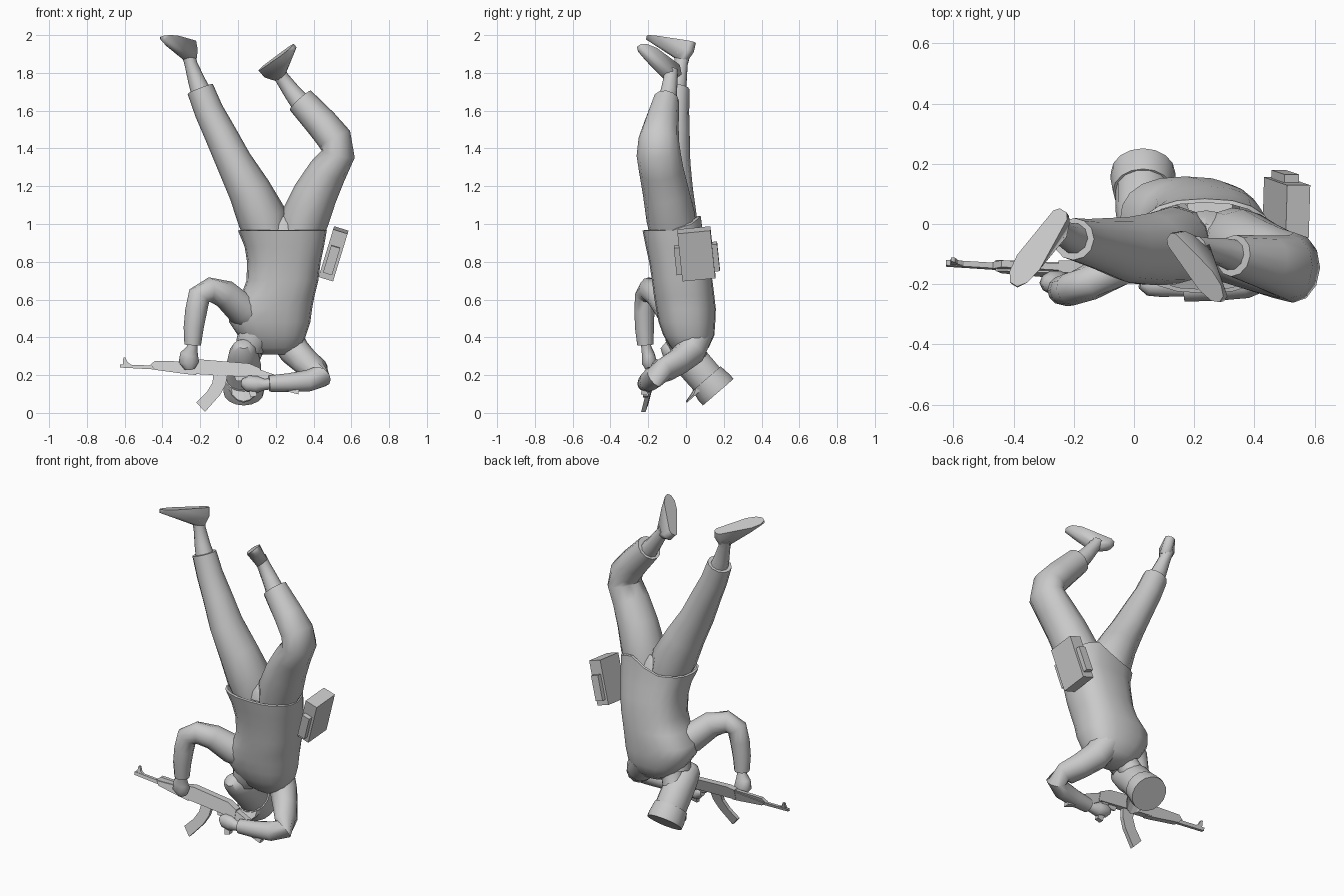
import bpy, bmesh, math
from mathutils import Vector, Matrix

grey = bpy.data.materials.new("plain_grey")
grey.diffuse_color = (0.59, 0.59, 0.59, 1)


def finish(name, bm, angle=None):
    bmesh.ops.recalc_face_normals(bm, faces=bm.faces[:])
    me = bpy.data.meshes.new(name)
    bm.to_mesh(me)
    bm.free()
    ob = bpy.data.objects.new(name, me)
    bpy.context.collection.objects.link(ob)
    me.materials.append(grey)
    if angle:
        bpy.ops.object.select_all(action='DESELECT')
        ob.select_set(True)
        bpy.context.view_layer.objects.active = ob
        bpy.ops.object.shade_smooth_by_angle(angle=math.radians(angle))
    return ob


def loft(name, rings, n=12, caps=(True, True), angle=50, power=1.0, level=None, tweak=None):
    """Skin elliptical rings (x, y, z, rx, ry) along a path."""
    bm = bmesh.new()
    cs = [Vector(r[:3]) for r in rings]
    loops = []
    for i, r in enumerate(rings):
        t = (cs[min(i + 1, len(cs) - 1)] - cs[max(i - 1, 0)]).normalized()
        if level:
            t = Vector((0, 0, 1))
        v = Vector((0, 1, 0))
        v = (v - t * v.dot(t)).normalized()
        u = v.cross(t)
        loop = []
        for k in range(n):
            a = 2 * math.pi * k / n
            c, s = math.cos(a), math.sin(a)
            c = math.copysign(abs(c) ** power, c)
            s = math.copysign(abs(s) ** power, s)
            loop.append(bm.verts.new(cs[i] + u * c * r[3] + v * s * r[4]))
        loops.append(loop)
    for a, b in zip(loops, loops[1:]):
        for k in range(n):
            bm.faces.new((a[k], a[(k + 1) % n], b[(k + 1) % n], b[k]))
    if tweak:
        for vert in bm.verts:
            tweak(vert)
    if caps[0]:
        bm.faces.new(loops[0])
    if caps[1]:
        bm.faces.new(loops[-1])
    return finish(name, bm, angle)


# jacket body, open at the hem with a raised corner at the back
def raise_hem(v):
    if v.co.z > .96 and v.co.y > -.03:
        v.co.z += 0.085 * max(0, 1 - abs(v.co.x - 0.34) / 0.16)


loft("jacket", [
    (.20, .02, .31, .08, .06), (.195, .02, .345, .14, .10), (.18, .015, .41, .18, .135),
    (.168, .005, .48, .215, .15), (.172, 0, .55, .22, .158), (.21, -.01, .62, .195, .16),
    (.235, -.02, .70, .19, .16), (.243, -.035, .80, .195, .16), (.245, -.055, .88, .21, .158),
    (.235, -.073, .965, .235, .157), (.235, -.073, .968, .222, .144)],
    n=20, caps=(True, False), power=.8, level=True, tweak=raise_hem)

# trousers
loft("trouser_seat", [(.24, -.065, .95, .15, .11), (.24, -.07, 1.0, .12, .095),
                      (.24, -.07, 1.04, .05, .07)], n=16, level=True)
loft("left_trouser_leg", [(.16, -.065, .92, .105, .12), (.13, -.072, 1.03, .132, .13),
                          (.06, -.083, 1.18, .113, .12), (-.022, -.085, 1.33, .095, .108),
                          (-.095, -.07, 1.48, .085, .09), (-.155, -.06, 1.60, .077, .077),
                          (-.20, -.05, 1.715, .072, .07)])
loft("right_trouser_leg", [(.32, -.065, .92, .105, .12), (.355, -.08, 1.03, .128, .13),
                           (.41, -.105, 1.16, .117, .123), (.475, -.13, 1.28, .102, .118),
                           (.53, -.145, 1.37, .09, .117), (.512, -.144, 1.45, .092, .107),
                           (.445, -.13, 1.53, .086, .092), (.33, -.105, 1.655, .076, .07)])

# bare shins
loft("left_shin", [(-.18, -.055, 1.66, .06, .058), (-.22, -.04, 1.76, .045, .046),
                   (-.25, -.025, 1.85, .034, .036), (-.262, -.02, 1.9, .036, .045)], n=10)
loft("right_shin", [(.35, -.11, 1.62, .058, .056), (.285, -.09, 1.70, .046, .046),
                    (.235, -.082, 1.77, .038, .038), (.21, -.085, 1.81, .036, .045)], n=10)


# shoes: hull from heel, ball, toe and ankle
def shoe(name, ankle, heel, toe, r):
    ankle, heel, toe = Vector(ankle), Vector(heel), Vector(toe)
    f = toe - heel
    side = f.cross(ankle - heel).normalized()
    up = side.cross(f).normalized()
    if up.dot(ankle - heel) < 0:
        up = -up
    bm = bmesh.new()
    spots = [(heel, .014), (heel + f * .06, .028), (heel + up * .05, .015), (heel + up * .05 + f * .06, .03),
             (heel + f * .3, .034), (heel + f * .7, .046), (heel + f * .7 + up * .04, .036),
             (heel + f * .9, .036), (toe, .014), (toe + up * .022, .012)]
    for p, w in spots:
        for s in (-1, 1):
            bm.verts.new(p + side * w * s)
    for k in range(8):
        a = k * math.pi / 4
        bm.verts.new(ankle + side * r * math.cos(a) + f.normalized() * r * math.sin(a))
    bmesh.ops.convex_hull(bm, input=bm.verts[:])
    loose = [v for v in bm.verts if not v.link_faces]
    bmesh.ops.delete(bm, geom=loose, context='VERTS')
    finish(name, bm, 60)


shoe("left_shoe", (-.252, -.025, 1.87), (-.235, .045, 1.962), (-.40, -.2, 1.995), .034)
shoe("right_shoe", (.23, -.085, 1.78), (.115, -.04, 1.82), (.29, -.25, 1.945), .036)

# arms and hands
loft("left_sleeve", [(.10, -.02, .52, .10, .10), (.01, -.085, .555, .085, .085),
                     (-.07, -.15, .63, .075, .068), (-.15, -.195, .652, .066, .06),
                     (-.205, -.215, .62, .062, .056), (-.222, -.22, .54, .058, .053),
                     (-.235, -.22, .45, .053, .05), (-.24, -.215, .36, .044, .043)])
loft("left_hand", [(-.24, -.215, .39, .028, .028), (-.243, -.21, .345, .028, .028),
                   (-.258, -.20, .31, .048, .035), (-.26, -.195, .27, .054, .042),
                   (-.255, -.185, .235, .03, .03)], n=10)
loft("right_sleeve", [(.25, .05, .41, .09, .09), (.30, .025, .325, .082, .08),
                      (.36, -.045, .268, .073, .07), (.415, -.115, .225, .067, .064),
                      (.435, -.168, .192, .062, .06), (.37, -.195, .17, .057, .052),
                      (.27, -.207, .16, .05, .048), (.165, -.215, .155, .043, .043)])
loft("right_hand", [(.19, -.215, .155, .028, .028), (.14, -.212, .15, .03, .03),
                    (.10, -.205, .15, .045, .04), (.05, -.20, .155, .043, .04),
                    (.02, -.195, .16, .02, .02)], n=10)

# head, neck and cap along the tilted head axis
up = Vector((0, .655, -.756))
fwd = Vector((0, -.756, -.655))
brow = Vector((.03, .105, .185))


def on_head(t, f, rx, ry):
    return tuple(brow + up * t + fwd * f) + (rx, ry)


loft("head", [on_head(-.28, .05, .03, .03), on_head(-.25, .045, .06, .055),
              on_head(-.18, .02, .08, .085), on_head(-.09, .0, .092, .096),
              on_head(.02, 0, .092, .094)], n=14)
loft("neck", [(.12, .02, .44, .075, .075), (.08, .025, .36, .066, .068),
              (.045, .05, .28, .065, .07)], n=12)
loft("collar", [(.11, -.02, .46, .085, .09), (.085, -.015, .40, .09, .095),
                (.065, 0, .35, .08, .088)], n=12)
loft("cap", [on_head(.005, 0, .1, .099), on_head(.07, 0, .108, .108),
             on_head(.1, 0, .107, .107)], n=16, angle=25)
bm = bmesh.new()
arc = [math.radians(a) for a in range(-60, 61, 20)]
outline = [(math.sin(a) * .1, math.cos(a) * .098, .008) for a in arc]
outline += [(math.sin(a) * .095, math.cos(a) * .1 + .062 * math.cos(a * 1.5), .024) for a in reversed(arc)]
for d in (0, 1):
    ring = [bm.verts.new(brow + Vector((x, 0, 0)) + fwd * f + up * (u + d * .009)) for x, f, u in outline]
    if d:
        for k in range(len(ring)):
            j = (k + 1) % len(ring)
            bm.faces.new((first[k], first[j], ring[j], ring[k]))
    for k in range(len(arc) - 1):
        m = len(ring) - 1
        bm.faces.new((ring[k], ring[k + 1], ring[m - k - 1], ring[m - k]))
    first = ring
finish("cap_peak", bm)


# hip pouch with two end pockets
def box(name, centre, size, local=(0, 0, 0)):
    bm = bmesh.new()
    bmesh.ops.create_cube(bm, size=1)
    turn = Matrix.Rotation(math.radians(17), 4, 'Y') @ Matrix.Rotation(.1, 4, 'X')
    bm.transform(Matrix.Translation(centre) @ turn @ Matrix.Translation(local) @ Matrix.Diagonal((*size, 1)))
    finish(name, bm)


hip = (.506, .055, .842)
box("pouch", hip, (.08, .175, .265))
for s, nm in ((-1, "front"), (1, "back")):
    box("pouch_%s_pocket" % nm, hip, (.05, .03, .15), (0, s * .1, -.025))


# rifle: flat side profiles (x, z) given thickness, leaning with the hands
def plate(name, pts, half):
    bm = bmesh.new()
    sides = []
    for s in (-1, 1):
        sides.append([bm.verts.new((x, -.17 - .05 * x + .3 * (z - .22) + s * half, z)) for x, z in pts])
        bm.faces.new(sides[-1])
    for k in range(len(pts)):
        j = (k + 1) % len(pts)
        bm.faces.new((sides[0][k], sides[0][j], sides[1][j], sides[1][k]))
    finish(name, bm)


plate("rifle_barrel", [(-.625, .257), (-.44, .25), (-.44, .23), (-.625, .24)], .009)
plate("rifle_front_sight", [(-.61, .25), (-.607, .292), (-.595, .292), (-.585, .268), (-.56, .252)], .007)
plate("rifle_gas_tube", [(-.47, .25), (-.44, .275), (-.25, .272), (-.25, .245)], .011)
plate("rifle_handguard", [(-.46, .252), (-.25, .262), (-.22, .2), (-.27, .205), (-.44, .228)], .018)
plate("rifle_receiver", [(-.25, .275), (-.2, .283), (.06, .262), (.12, .235), (.12, .185), (-.12, .2), (-.25, .207)], .02)
plate("rifle_stock", [(.1, .235), (.2, .2), (.325, .14), (.32, .098), (.2, .13), (.1, .185)], .017)
plate("rifle_magazine", [(-.13, .21), (-.055, .205), (-.065, .15), (-.095, .095), (-.175, .005),
                         (-.22, .055), (-.165, .11), (-.135, .16)], .012)
plate("rifle_grip", [(.045, .2), (.09, .195), (.1, .09), (.065, .082)], .014)
plate("rifle_trigger_guard", [(-.02, .195), (.05, .19), (.045, .165), (-.01, .17)], .005)
